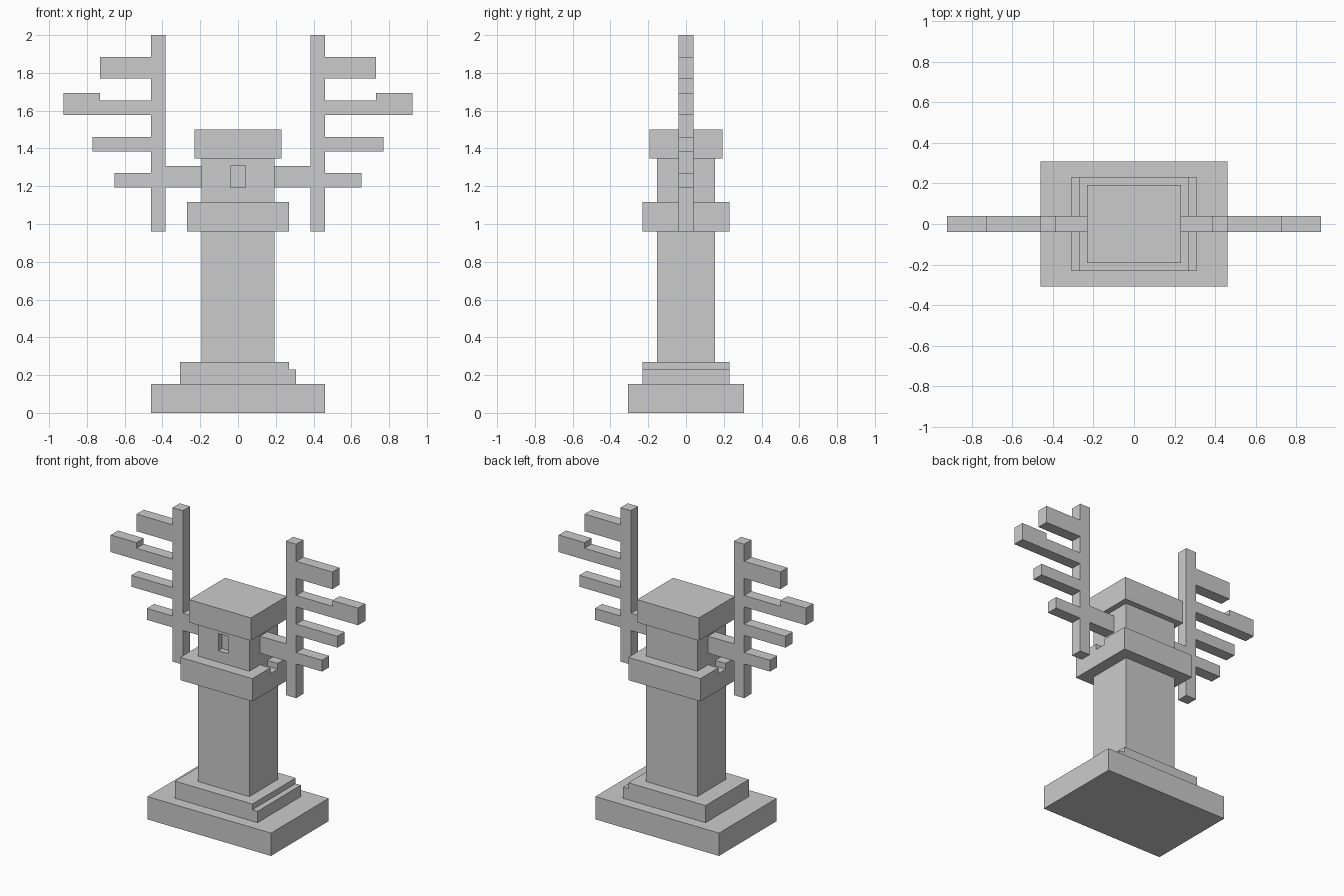
import bpy
import bmesh

if "Cube" in bpy.data.objects:
    bpy.data.objects.remove(bpy.data.objects["Cube"])

U = 2 / 52  # the model sits on a block grid, 52 blocks tall


def extrude_profile(name, pts, y0, y1):
    """Extrude an (x, z) outline in block units from y0 to y1."""
    bm = bmesh.new()
    face = bm.faces.new([bm.verts.new((x * U, y0 * U, z * U)) for x, z in pts])
    new = bmesh.ops.extrude_face_region(bm, geom=[face])["geom"]
    bmesh.ops.translate(bm, vec=(0, (y1 - y0) * U, 0),
                        verts=[v for v in new if isinstance(v, bmesh.types.BMVert)])
    bmesh.ops.recalc_face_normals(bm, faces=bm.faces)
    mesh = bpy.data.meshes.new(name)
    bm.to_mesh(mesh)
    bm.free()
    obj = bpy.data.objects.new(name, mesh)
    bpy.context.collection.objects.link(obj)
    return obj


def block(name, half_x, y0, y1, z0, z1):
    pts = [(-half_x, z0), (half_x, z0), (half_x, z1), (-half_x, z1)]
    return extrude_profile(name, pts, y0, y1)


def cut(obj, cutter):
    mod = obj.modifiers.new("cut", 'BOOLEAN')
    mod.operation = 'DIFFERENCE'
    mod.solver = 'EXACT'
    mod.object = cutter
    cutter.hide_render = True
    cutter.hide_viewport = True


# Plinth and the second tier with a small step on its right edge
block("plinth", 12, -8, 8, 0, 4)
extrude_profile("plinth_step", [(-8, 4), (8, 4), (8, 6), (7, 6), (7, 7), (-8, 7)], -6, 6)

# Column with a shallow front recess
column = block("column", 5, -4, 4, 7, 35)
cut(column, block("recess_cutter", 1, -6, -3, 31, 34))

# Collar with a notch under each side arm, and the cap
collar = block("collar", 7, -6, 6, 25, 29)
cut(collar, block("notch_cutter", 9, -1, 1, 28, 31))
block("cap", 6, -5, 5, 35, 39)

# Branching side arm: connector, upright post and four prongs
arm = [(5, 31), (10, 31), (10, 25), (12, 25),
       (12, 31), (17, 31), (17, 33), (12, 33),
       (12, 36), (20, 36), (20, 38), (12, 38),
       (12, 41), (24, 41), (24, 44), (19, 44), (19, 43), (12, 43),
       (12, 46), (19, 46), (19, 49), (12, 49),
       (12, 52), (10, 52), (10, 34), (5, 34)]
for side, sign in (("right", 1), ("left", -1)):
    extrude_profile(f"branched_arm_{side}", [(sign * x, z) for x, z in arm], -1, 1)
